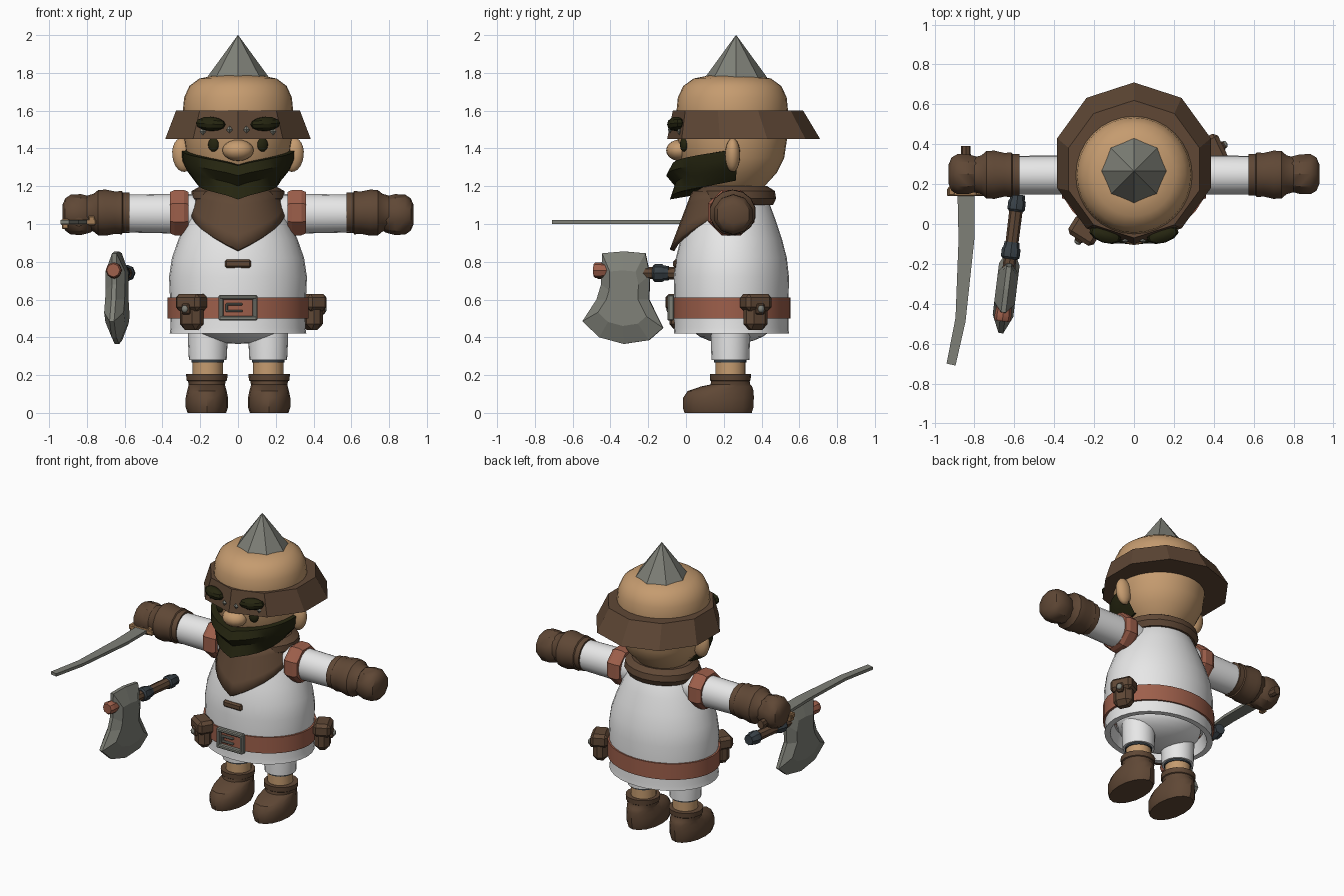
import bpy, bmesh, math
from mathutils import Matrix, Vector

if "Cube" in bpy.data.objects:
    bpy.data.objects.remove(bpy.data.objects["Cube"])

def material(name, r, g, b):
    m = bpy.data.materials.new(name)
    m.diffuse_color = (r, g, b, 1)
    m.use_nodes = True
    m.node_tree.nodes["Principled BSDF"].inputs["Base Color"].default_value = m.diffuse_color
    return m

SKIN = material("skin", .56, .33, .16)
BROWN = material("brown leather", .115, .064, .036)
HAIR = material("dark hair", .018, .018, .005)
STEEL = material("steel", .21, .215, .185)
CLOTH = material("white cloth", .82, .82, .82)
COPPER = material("reddish leather", .34, .115, .07)
IRON = material("dark iron", .04, .052, .062)
WOOD = material("tan wood", .38, .21, .095)

def finish(name, bm, mat, smooth=35, matrix=None, solid=0):
    if matrix:
        bmesh.ops.transform(bm, matrix=matrix, verts=bm.verts)
    bmesh.ops.recalc_face_normals(bm, faces=bm.faces)
    me = bpy.data.meshes.new(name)
    bm.to_mesh(me)
    bm.free()
    me.materials.append(mat)
    if smooth:
        me.shade_smooth()
        me.set_sharp_from_angle(angle=math.radians(smooth))
    ob = bpy.data.objects.new(name, me)
    bpy.context.collection.objects.link(ob)
    if solid:
        mod = ob.modifiers.new("thickness", 'SOLIDIFY')
        mod.thickness = solid
    return ob

def place(x, y, z, rz=0, ry=0):
    return Matrix.Translation((x, y, z)) @ Matrix.Rotation(rz, 4, 'Z') @ Matrix.Rotation(ry, 4, 'Y')

def loft(name, rings, mat, x=0, y=0, n=24, axis='z', side=1, smooth=35, phase=0, matrix=None):
    """Stack elliptical rings (height, ra, rb, optional y shift) along an axis and cap the ends."""
    bm = bmesh.new()
    loops = []
    for h, ra, rb, *dy in rings:
        loop = []
        for i in range(n):
            a = 2 * math.pi * i / n + phase
            u, v = ra * math.cos(a), rb * math.sin(a) + y + (dy[0] if dy else 0)
            co = {'z': (x + u, v, h), 'x': (side * h, v, x + u), 'y': (x + u, h, v)}[axis]
            loop.append(bm.verts.new(co))
        loops.append(loop)
    for p, q in zip(loops, loops[1:]):
        for i in range(n):
            j = (i + 1) % n
            bm.faces.new((p[i], p[j], q[j], q[i]))
    bm.faces.new(loops[0])
    bm.faces.new(loops[-1])
    return finish(name, bm, mat, smooth, matrix)

def ball(name, size, mat, matrix, u=16, v=10, smooth=60):
    bm = bmesh.new()
    bmesh.ops.create_uvsphere(bm, u_segments=u, v_segments=v, radius=1)
    bmesh.ops.scale(bm, vec=size, verts=bm.verts)
    return finish(name, bm, mat, smooth, matrix)

def box(name, size, mat, matrix, bevel=.012):
    bm = bmesh.new()
    bmesh.ops.create_cube(bm, size=1)
    bmesh.ops.scale(bm, vec=size, verts=bm.verts)
    if bevel:
        bmesh.ops.bevel(bm, geom=bm.edges[:], offset=bevel, segments=1, affect='EDGES')
    return finish(name, bm, mat, 0, matrix)

def grid(name, fn, ni, nj, mat, solid=0):
    bm = bmesh.new()
    vs = [[bm.verts.new(fn(i, j)) for j in range(nj)] for i in range(ni)]
    for i in range(ni - 1):
        for j in range(nj - 1):
            bm.faces.new((vs[i][j], vs[i + 1][j], vs[i + 1][j + 1], vs[i][j + 1]))
    return finish(name, bm, mat, 30, solid=solid)

def slab(name, outline, mat, matrix, thick, inset=None):
    """Symmetric blade from an outline: thin edge, thicker raised middle when inset is given."""
    bm = bmesh.new()
    c = sum((Vector(p) for p in outline), Vector((0, 0, 0))) / len(outline)
    layers = [(1, thick), (1, -thick)]
    if inset:
        layers = [(.6, inset), (1, thick), (1, -thick), (.6, -inset)]
    loops = []
    for s, t in layers:
        loops.append([bm.verts.new(((Vector(p) - c) * s + c) + Vector((0, 0, t))) for p in outline])
    n = len(outline)
    for p, q in zip(loops, loops[1:]):
        for i in range(n):
            bm.faces.new((p[i], p[(i + 1) % n], q[(i + 1) % n], q[i]))
    bm.faces.new(loops[0])
    bm.faces.new(loops[-1])
    return finish(name, bm, mat, 0, matrix)

# Head, helmet spike and brim
loft("head", [(1.16, .13, .13), (1.21, .18, .18), (1.27, .235, .235), (1.35, .272, .275), (1.45, .285, .29),
     (1.6, .292, .295), (1.67, .285, .288), (1.73, .258, .26), (1.77, .205, .205), (1.785, .13, .13)],
     SKIN, y=.245, n=32)
loft("helmet_spike", [(1.74, .168, .168), (1.775, .165, .165), (2, .001, .001)], STEEL, y=.265, n=8, smooth=0)
loft("helmet_brim", [(1.45, .405, .405, .03), (1.6, .345, .345)], BROWN, y=.275, n=10, smooth=0, phase=math.pi / 2)

# Face
ball("nose", (.083, .07, .056), SKIN, place(0, -.035, 1.39))
for s in (-1, 1):
    ball("ear", (.055, .04, .09), SKIN, place(s * .293, .247, 1.365, ry=s * .12))
    ball("eye", (.03, .018, .037), HAIR, place(s * .13, -.012, 1.42, rz=s * .4))
    ball("eyebrow", (.083, .04, .038), HAIR, place(s * .145, -.055, 1.53, s * .3, -s * .06), 10, 6, 30)
    for x, y, z in ((.045, -.085, 1.5), (.185, -.035, 1.49)):
        ball("brim_stud", (.018, .012, .02), STEEL, place(s * x, y, z), 4, 2, 0)

# Beard wrapping the jaw, with a jutting moustache row and pointed chin
def beard(i, j):
    a = math.radians(-95 + 190 * i / 18)
    c, k = max(0, math.cos(a)), abs(a) / math.radians(95)
    top = 1.31 + .085 * k ** .8
    low = 1.13 + .1 * k ** .7
    r, z = [(.24, top + .005), (.298 + .022 * c, top), (.297 + .053 * c ** 3, top * .7 + low * .3),
            (.27 + .035 * c, top * .4 + low * .6), (.215 + .115 * c ** 2, low), (.1, low + .04)][j]
    return (r * math.sin(a), .245 - r * math.cos(a), z)
grid("beard", beard, 19, 6, HAIR)

# Tunic body with hollow hem, belt and buckle
loft("tunic", [(.5, .3, .25), (.42, .325, .27), (.42, .362, .305), (.45, .357, .302), (.6, .36, .303), (.72, .365, .305),
     (.82, .35, .294), (.92, .315, .268), (1.02, .27, .235), (1.1, .225, .205), (1.17, .17, .16)],
     CLOTH, y=.24, n=32)
ball("lower_body", (.285, .235, .13), CLOTH, place(0, .24, .495), 24, 12)
loft("belt", [(.5, .355, .3), (.5, .373, .313), (.61, .373, .313), (.61, .355, .3)], COPPER, y=.24, n=32)
for s in (-1, 1):
    box("buckle_side", (.024, .034, .135), STEEL, place(s * .09, -.08, .557), .006)
    box("buckle_bar", (.2, .034, .024), STEEL, place(0, -.082, .557 + s * .056), .006)
    box("buckle_prong", (.09, .02, .012), STEEL, place(-.02, -.085, .557 + s * .018), .004)
box("buckle_prong_end", (.014, .02, .045), STEEL, place(-.06, -.085, .557), .004)
box("chest_toggle", (.14, .035, .045), BROWN, place(0, -.05, .79), .01)

# Belt pouches
for x, y, r in ((-.245, -.03, -.56), (.392, .368, 2.02)):
    m = place(x, y, 0, r)
    box("pouch_bag", (.125, .095, .14), BROWN, m @ place(0, 0, .51), .03)
    box("pouch_flap", (.15, .112, .09), BROWN, m @ place(0, -.003, .585), .02)
    box("pouch_tab", (.045, .03, .06), BROWN, m @ place(0, -.055, .55), .008)
    ball("pouch_button", (.02, .014, .02), STEEL, m @ place(0, -.07, .55), 8, 6)

# Neck scarf: rolled collar and front drape
loft("scarf_collar", [(1.1, .2, .18), (1.1, .23, .2), (1.135, .25, .217), (1.175, .245, .21), (1.2, .2, .17), (1.19, .15, .13)],
     BROWN, y=.26, n=20)
def drape(i, j):
    a = math.radians(-78 + 156 * i / 12)
    z = 1.175 + (1.07 - .205 * (1 - abs(i - 6) / 6) - 1.175) * j / 4
    r = .22 + (1.17 - z) * .38
    return (r * math.sin(a), .25 - r * math.cos(a), z)
grid("scarf_drape", drape, 13, 5, BROWN, .025)

# Arms, legs
for s in (-1, 1):
    loft("sleeve", [(.15, .1, .095), (.35, .105, .098), (.59, .1, .097)], CLOTH, x=1.055, y=.245, axis='x', side=s, n=20)
    loft("shoulder_band", [(.262, .1, .1), (.262, .118, .12), (.285, .13, .133), (.335, .13, .133), (.36, .118, .12), (.36, .1, .1)],
         COPPER, x=1.06, y=.24, axis='x', side=s, n=8, phase=math.pi / 8, smooth=0)
    loft("glove_cuff", [(.575, .1, .1), (.575, .107, .108), (.61, .107, .108), (.615, .115, .115), (.65, .112, .112), (.7, .122, .124),
         (.74, .12, .122), (.765, .1, .1), (.8, .09, .09)], BROWN, x=1.06, y=.247, axis='x', side=s, n=14)
    loft("hand", [(.755, .07, .07), (.78, .095, .09), (.83, .108, .104), (.885, .106, .106), (.915, .085, .088), (.93, .05, .05)],
         BROWN, x=1.05, y=.25, axis='x', side=s, n=10)
    loft("trouser_leg", [(.28, .1, .1), (.36, .104, .103), (.5, .107, .105)], CLOTH, x=s * .16, y=.235, n=20)
    loft("leg_band", [(.268, .086, .086), (.288, .086, .086)], IRON, x=s * .16, y=.235, n=20)
    loft("shin", [(.17, .08, .08), (.285, .08, .08)], SKIN, x=s * .16, y=.235, n=20)
    loft("boot", [(0, .102, .178, -.065), (.03, .112, .187, -.065), (.08, .112, .187, -.063), (.115, .105, .175, -.052),
         (.14, .098, .135, -.02), (.15, .096, .105), (.168, .1, .102), (.172, .107, .107), (.205, .11, .109), (.205, .085, .085)],
         BROWN, x=s * .165, y=.235, n=16)

# Short sword held in one hand
slab("sword_blade", [(-.885, .15, 0), (-.8, .15, 0), (-.8, -.07, 0), (-.845, -.49, 0), (-.895, -.71, 0), (-.94, -.7, 0),
     (-.895, -.47, 0), (-.88, -.08, 0)], STEEL, place(0, 0, 1.01), .01)
box("sword_guard", (.185, .04, .03), WOOD, place(-.845, .16, 1.01), .005)
for s in (-1, 1):
    box("guard_end", (.035, .045, .055), WOOD, place(-.845 + s * .07, .165, 1.008 + s * .008), .006)
loft("sword_grip", [(.15, .025, .025), (.35, .025, .025), (.352, .024, .03), (.39, .024, .03)], BROWN, x=-.843, y=1.01, n=8, axis='y')

# Axe hanging beside the body
axe = place(-.625, -.2, 0, -.123)
loft("axe_handle", [(-.27, .03, .03), (.33, .034, .034)], BROWN, y=.74, n=8, axis='y', matrix=axe)
for y0, r in ((.025, .047), (.265, .044)):
    loft("axe_collar", [(y0, r * .8, r * .8), (y0 + .01, r, r), (y0 + .05, r, r), (y0 + .06, r * .85, r * .85), (y0 + .085, r * .8, r * .8)],
         IRON, y=.74, n=8, axis='y', matrix=axe)
loft("axe_pommel", [(-.29, .035, .035), (-.28, .042, .042), (-.255, .042, .042), (-.2, .036, .036)],
     COPPER, y=.755, n=8, axis='y', matrix=axe)
profile = [(-.445, .845), (-.33, .855), (-.215, .845), (-.19, .73), (-.195, .6), (-.12, .45), (-.195, .385),
           (-.33, .365), (-.46, .4), (-.55, .485), (-.475, .6), (-.45, .68)]
head = slab("axe_head", [(y + .2, z, 0) for y, z in profile], STEEL,
            axe @ Matrix(((0, 0, 1, 0), (1, 0, 0, 0), (0, 1, 0, 0), (0, 0, 0, 1))), .012, .052)
